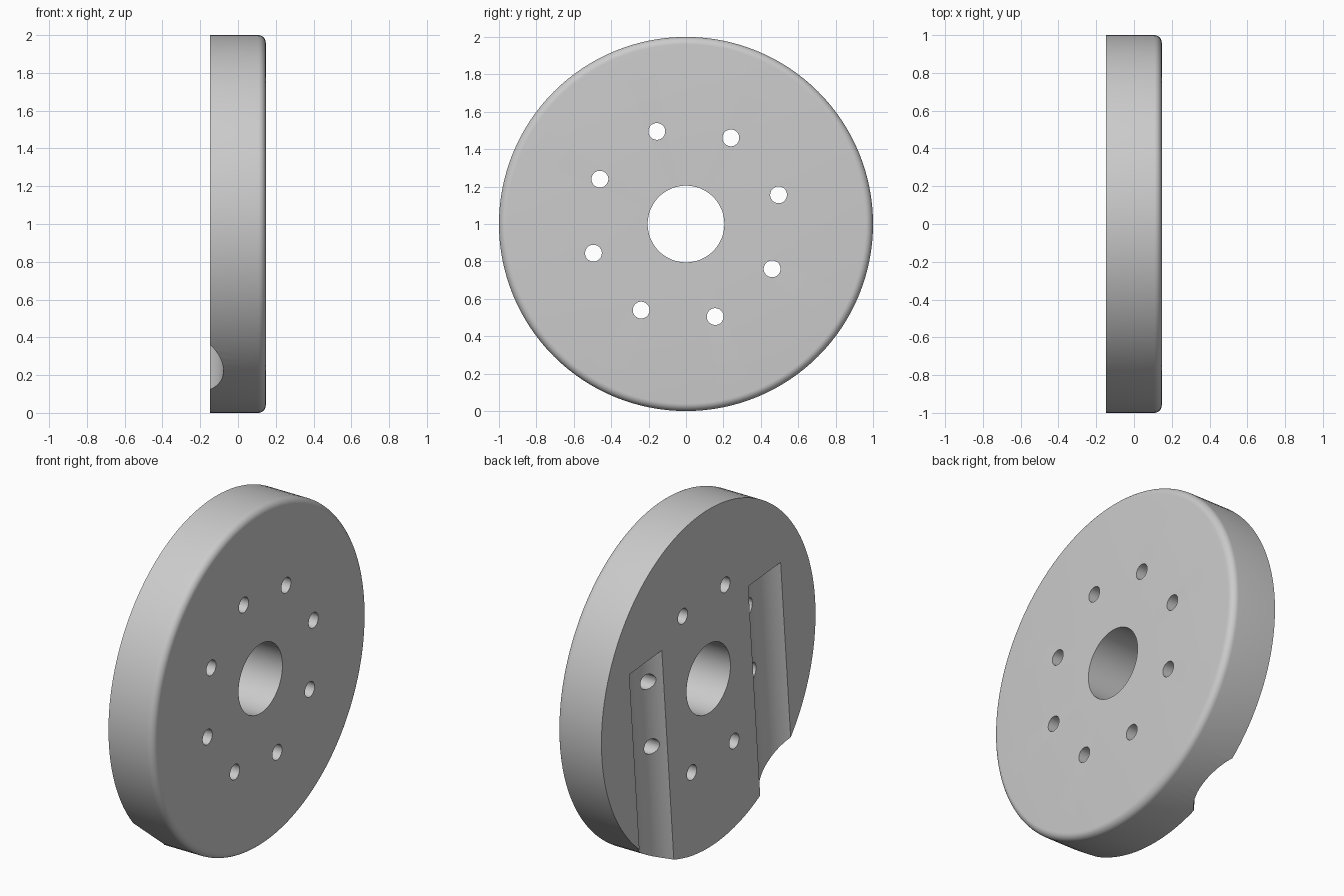
import bpy, bmesh
from math import cos, sin, pi, radians
from mathutils import Matrix, Vector

if "Cube" in bpy.data.objects:
    bpy.data.objects.remove(bpy.data.objects["Cube"])

HALF = 0.147          # half thickness of the disc
BORE = 0.205          # centre hole radius
FILLET = 0.04
TILT = Matrix.Rotation(radians(-5), 4, 'X')
CENTRE = Matrix.Translation((0, 0, 1))

grey = bpy.data.materials.new("plain grey")
grey.use_nodes = True
COLOUR = (0.6, 0.6, 0.6, 1)
grey.diffuse_color = COLOUR
grey.node_tree.nodes["Principled BSDF"].inputs["Base Color"].default_value = COLOUR


def finish(bm, name):
    bmesh.ops.recalc_face_normals(bm, faces=bm.faces)
    mesh = bpy.data.meshes.new(name)
    bm.to_mesh(mesh)
    bm.free()
    mesh.materials.append(grey)
    obj = bpy.data.objects.new(name, mesh)
    bpy.context.collection.objects.link(obj)
    return obj


# Disc: a closed profile (x, radius) with one rounded rim, spun around x
profile = [(-HALF, BORE), (-HALF, 1.0)]
for i in range(9):
    a = pi / 2 * (1 - i / 8)
    profile.append((HALF - FILLET + FILLET * cos(a), 1 - FILLET + FILLET * sin(a)))
profile.append((HALF, BORE))

bm = bmesh.new()
verts = [bm.verts.new((x, 0, r)) for x, r in profile]
edges = [bm.edges.new((v, verts[i - 1])) for i, v in enumerate(verts)]
bmesh.ops.spin(bm, geom=verts + edges, cent=(0, 0, 0), axis=(1, 0, 0),
               angle=2 * pi, steps=128, use_merge=True)
bmesh.ops.remove_doubles(bm, verts=bm.verts, dist=1e-5)
bm.transform(CENTRE)
disc = finish(bm, "wheel_disc")


def add_cylinder(bm, radius, length, matrix, segments):
    bmesh.ops.create_cone(bm, cap_ends=True, segments=segments, radius1=radius,
                          radius2=radius, depth=length, matrix=CENTRE @ TILT @ matrix)


# Cutter for the two round-bottomed grooves, open at the lower rim
bm = bmesh.new()
GROOVE_R, GROOVE_TOP, GROOVE_LEN = 0.2, 0.37, 1.6
for side in (-1, 1):
    pos = Vector((-HALF - 0.13, side * 0.557, GROOVE_TOP - GROOVE_LEN / 2))
    add_cylinder(bm, GROOVE_R, GROOVE_LEN, Matrix.Translation(pos), 96)
groove_cutter = finish(bm, "groove_cutter")

# Cutter for the ring of eight bolt holes
bm = bmesh.new()
for i in range(8):
    a = pi / 4 * (i + 0.5)
    pos = Matrix.Translation((0, 0.519 * cos(a), 0.519 * sin(a)))
    add_cylinder(bm, 0.045, 1, pos @ Matrix.Rotation(pi / 2, 4, 'Y'), 32)
hole_cutter = finish(bm, "hole_cutter")

# Cut, then remove the cutters
bpy.ops.object.select_all(action='DESELECT')
bpy.context.view_layer.objects.active = disc
disc.select_set(True)
for cutter in (groove_cutter, hole_cutter):
    cutter.hide_render = True
    mod = disc.modifiers.new(cutter.name, 'BOOLEAN')
    mod.operation = 'DIFFERENCE'
    mod.solver = 'EXACT'
    mod.object = cutter
    bpy.ops.object.modifier_apply(modifier=mod.name)
    bpy.data.objects.remove(cutter)

bpy.ops.object.shade_smooth_by_angle(angle=radians(30))
